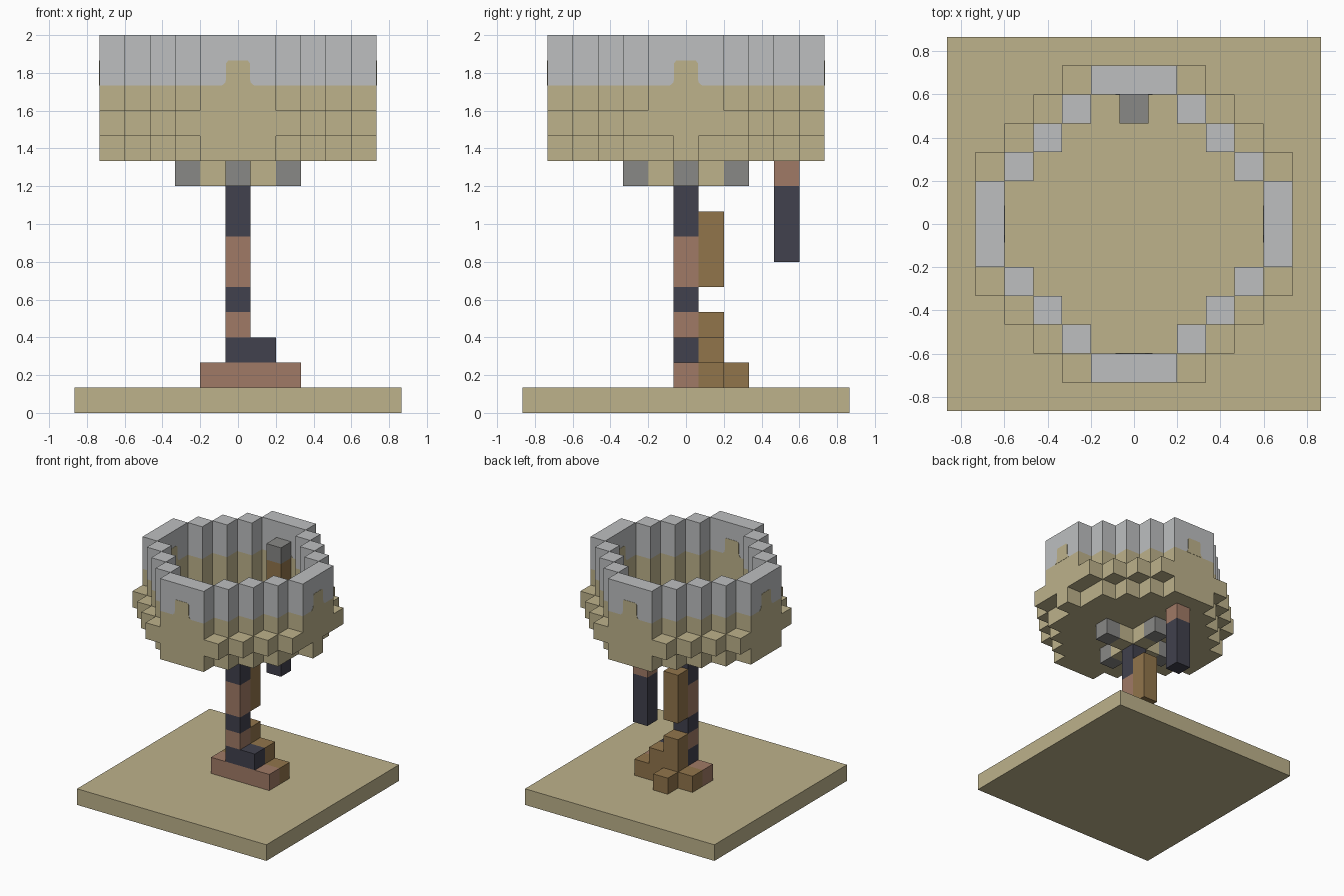
import bpy
import bmesh
from mathutils import Vector

cube = bpy.data.objects.get("Cube")
if cube:
    bpy.data.objects.remove(cube, do_unlink=True)

U = 2 / 15  # edge of one block


def material(name, rgb):
    def lin(c):
        c /= 255
        return c / 12.92 if c <= 0.04045 else ((c + 0.055) / 1.055) ** 2.4
    col = [lin(c) for c in rgb] + [1]
    m = bpy.data.materials.new(name)
    m.use_nodes = True
    m.diffuse_color = col
    m.node_tree.nodes["Principled BSDF"].inputs["Base Color"].default_value = col
    return m


SAND = material("sand", (189, 178, 139))
PALE = material("pale_grey", (189, 191, 192))
GREY = material("grey", (136, 136, 134))
DARK = material("dark_slate", (65, 65, 77))
CLAY = material("clay", (160, 122, 102))
BROWN = material("brown", (145, 117, 75))


def finish(name, bm, *mats):
    me = bpy.data.meshes.new(name)
    bm.to_mesh(me)
    bm.free()
    for m in mats:
        me.materials.append(m)
    ob = bpy.data.objects.new(name, me)
    bpy.context.collection.objects.link(ob)
    return ob


def blocks(name, cells, *mats, rule=lambda c: 0):
    """Joins unit blocks at grid cells, keeping only the outer faces."""
    cells = set(cells)
    bm = bmesh.new()
    for c in cells:
        for axis in range(3):
            for s in (-1, 1):
                n = [0, 0, 0]
                n[axis] = s
                if tuple(a + b for a, b in zip(c, n)) in cells:
                    continue
                n = Vector(n)
                t = Vector((n.y, n.z, n.x))
                b = n.cross(t)
                mid = Vector(c) + Vector((0, 0, 0.5)) + n / 2
                f = bm.faces.new([bm.verts.new((mid + (t * i + b * j) / 2) * U)
                                  for i, j in ((-1, -1), (1, -1), (1, 1), (-1, 1))])
                f.material_index = rule(c)
    bmesh.ops.remove_doubles(bm, verts=bm.verts, dist=0.001)
    bmesh.ops.dissolve_limit(bm, angle_limit=0.01, verts=bm.verts, edges=bm.edges,
                             delimit={'MATERIAL'})
    return finish(name, bm, *mats)


def span(x, y, z0, z1):
    return [(x, y, z) for z in range(z0, z1 + 1)]


# Ground slab
bm = bmesh.new()
bmesh.ops.create_cube(bm, size=1)
bmesh.ops.scale(bm, vec=(13 * U, 13 * U, U), verts=bm.verts)
bmesh.ops.translate(bm, vec=(0, 0, U / 2), verts=bm.verts)
finish("ground_slab", bm, SAND)

# Bowl: floor disc, stepped ledge and tall ring wall with a pale upper half
R = range(-5, 6)
disc = [(x, y) for x in R for y in R if abs(x) + abs(y) <= 6]
wall = [(x, y) for x, y in disc
        if max(abs(x), abs(y)) == 5 or abs(x) + abs(y) == 6]
ledge = [(x, y) for x in R for y in R if abs(x) + abs(y) == 7]
bowl = {(x, y, 10) for x, y in disc} - {(5, 1, 10), (5, -1, 10)}
bowl |= {(x, y, 11) for x, y in ledge}
for x, y in wall:
    bowl |= set(span(x, y, 11, 14))
blocks("bowl", bowl, SAND, PALE, rule=lambda c: int(c[2] >= 13))

# Sand tongue rising into the pale band at the middle of each wall side
half = [(0.085, 0), (0.068, 0.015), (0.063, 0.035), (0.063, 0.118), (0.052, 0.131)]
outline = half + [(-x, z) for x, z in reversed(half)]
for i, d in enumerate((Vector((0, -1, 0)), Vector((1, 0, 0)),
                       Vector((0, 1, 0)), Vector((-1, 0, 0)))):
    side = Vector((-d.y, d.x, 0))
    bm = bmesh.new()
    face = bm.faces.new([bm.verts.new(d * (4.5 * U - 0.002) + side * x
                                      + Vector((0, 0, 13 * U + z))) for x, z in outline])
    ext = bmesh.ops.extrude_face_region(bm, geom=[face])["geom"]
    bmesh.ops.translate(bm, vec=d * (U + 0.004),
                        verts=[v for v in ext if isinstance(v, bmesh.types.BMVert)])
    bmesh.ops.recalc_face_normals(bm, faces=bm.faces)
    finish(f"sand_tongue_{i + 1}", bm, SAND)

# Cross brace below the bowl
ARMS = ((1, 0), (-1, 0), (0, 1), (0, -1))
blocks("brace_arms", [(x, y, 9) for x, y in ARMS], SAND)
blocks("brace_ends", [(2 * x, 2 * y, 9) for x, y in ARMS], GREY)

# Banded trunk
trunk_bands = [(1, 1, CLAY), (2, 2, DARK), (3, 3, CLAY), (4, 4, DARK),
               (5, 6, CLAY), (7, 9, DARK)]
for z0, z1, mat in trunk_bands:
    blocks(f"trunk_band_{z0}", span(0, 0, z0, z1), mat)

# Roots and side growths
blocks("clay_roots", [(-1, 0, 1), (1, 0, 1), (2, 0, 1)], CLAY)
blocks("dark_root", [(1, 0, 2)], DARK)
blocks("brown_roots", span(0, 1, 1, 3) + span(1, 1, 1, 2)
       + [(-1, 1, 1), (2, 1, 1), (0, 2, 1)], BROWN)
blocks("upper_growth", span(0, 1, 5, 7), BROWN)

# Post hanging through the back of the bowl
for name, z0, z1, mat in (("post_tip", 6, 8, DARK), ("post_collar", 9, 9, CLAY),
                          ("post_shaft", 11, 12, BROWN), ("post_cap", 13, 13, GREY)):
    blocks(name, span(0, 4, z0, z1), mat)
